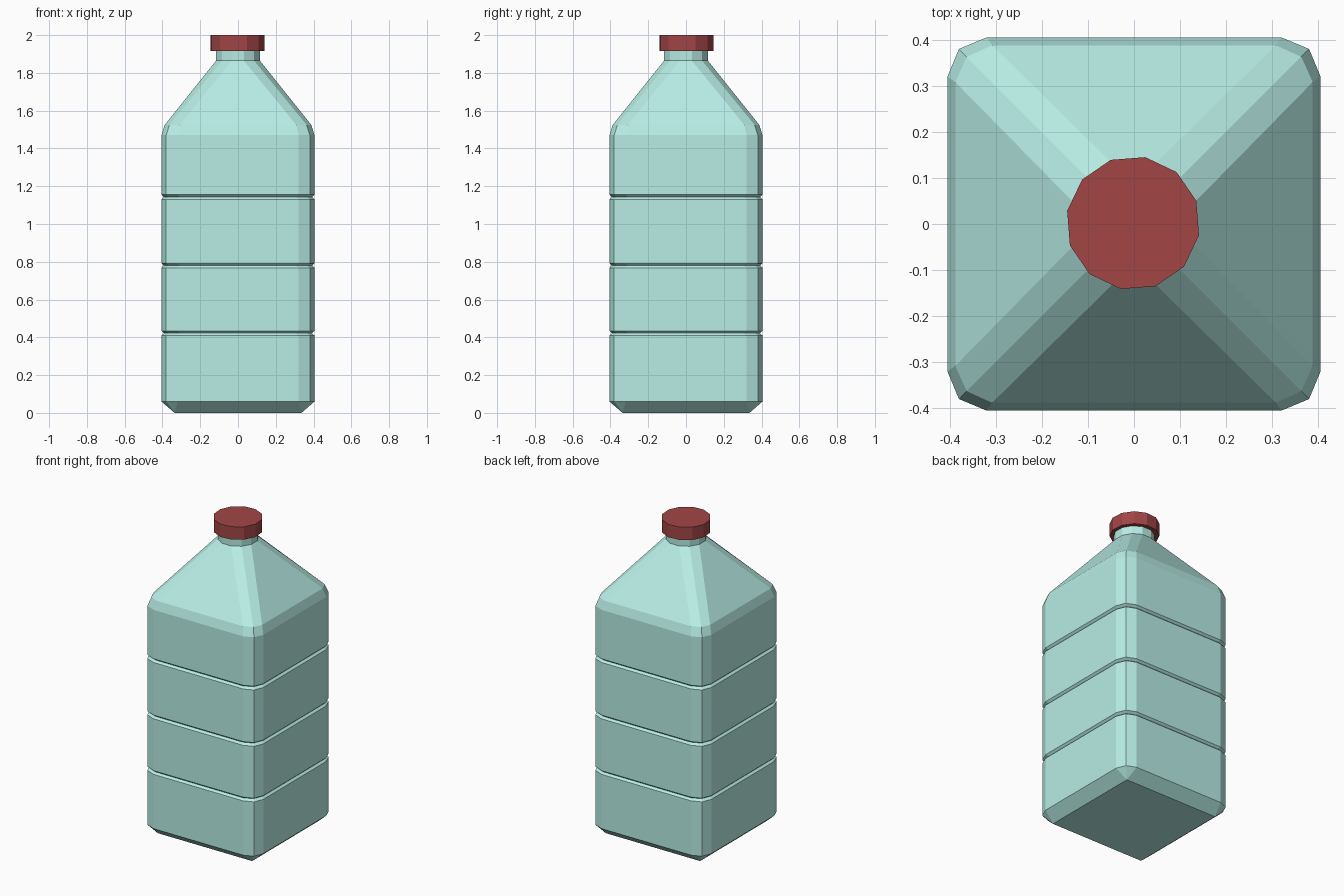
import bpy, bmesh
from math import cos, sin, radians

if "Cube" in bpy.data.objects:
    bpy.data.objects.remove(bpy.data.objects["Cube"])


def material(name, rgb):
    m = bpy.data.materials.new(name)
    m.diffuse_color = (*rgb, 1)
    m.use_nodes = True
    m.node_tree.nodes["Principled BSDF"].inputs["Base Color"].default_value = m.diffuse_color
    return m


def square_ring(half, z, inset=0.085, cut=0.025):
    """Square with two-segment rounded corners: 12 points."""
    corner = [(half, half - inset), (half - cut, half - cut), (half - inset, half)]
    pts = []
    for k in range(4):
        c, s = round(cos(radians(90 * k))), round(sin(radians(90 * k)))
        pts += [(c * x - s * y, s * x + c * y, z) for x, y in corner]
    return pts


def round_ring(r, z, start, cx=0.0, cy=0.0):
    return [(cx + r * cos(radians(start + 30 * i)),
             cy + r * sin(radians(start + 30 * i)), z) for i in range(12)]


def loft(name, rings, mat):
    bm = bmesh.new()
    vs = [[bm.verts.new(p) for p in ring] for ring in rings]
    for a, b in zip(vs, vs[1:]):
        for i in range(12):
            j = (i + 1) % 12
            bm.faces.new((a[i], a[j], b[j], b[i]))
    bm.faces.new(vs[0][::-1])
    bm.faces.new(vs[-1])
    bmesh.ops.remove_doubles(bm, verts=bm.verts, dist=1e-4)
    bmesh.ops.recalc_face_normals(bm, faces=bm.faces)
    me = bpy.data.meshes.new(name)
    bm.to_mesh(me)
    bm.free()
    me.materials.append(mat)
    ob = bpy.data.objects.new(name, me)
    bpy.context.collection.objects.link(ob)
    return ob


# Bottle: sharp-cornered base, grooved body, tapered shoulder and neck
rings = [square_ring(0.336, 0.0, 0, 0), square_ring(0.405, 0.06)]
for z in (0.422, 0.78, 1.143):
    rings += [square_ring(0.405, z - 0.012), square_ring(0.392, z),
              square_ring(0.405, z + 0.012)]
rings += [square_ring(0.405, 1.47), square_ring(0.388, 1.525, 0.08),
          round_ring(0.12, 1.865, 15), round_ring(0.12, 1.925, 15)]
loft("bottle", rings, material("teal_plastic", (0.48, 0.85, 0.79)))

# Screw cap
loft("cap", [round_ring(0.1455, z, 19.5, -0.002, 0.002) for z in (1.917, 2.0)],
     material("red_cap", (0.36, 0.06, 0.06)))
